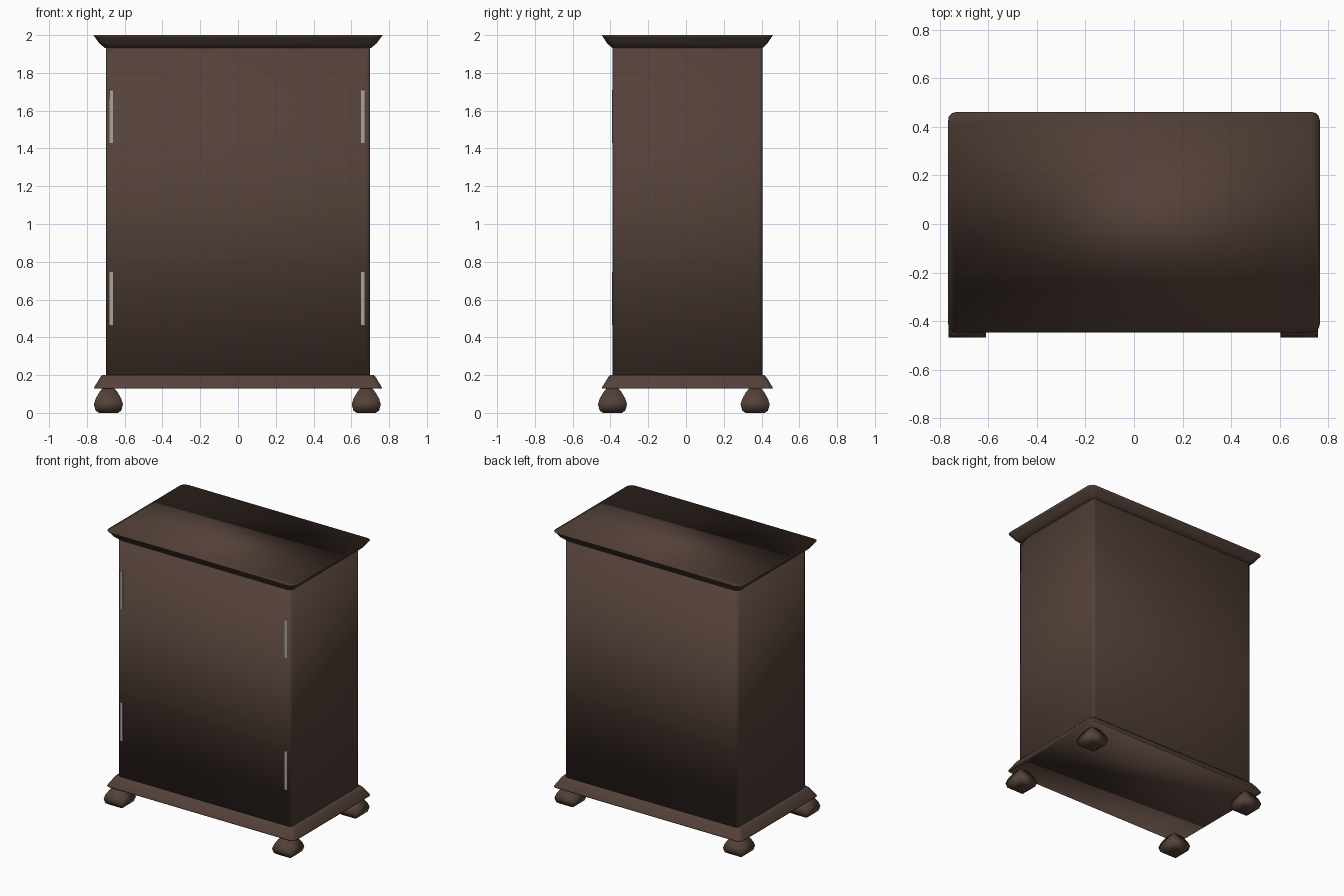
import bpy, bmesh, math

if "Cube" in bpy.data.objects:
    bpy.data.objects.remove(bpy.data.objects["Cube"])


def material(name, color):
    m = bpy.data.materials.new(name)
    m.diffuse_color = (*color, 1)
    m.use_nodes = True
    m.node_tree.nodes["Principled BSDF"].inputs["Base Color"].default_value = m.diffuse_color
    return m


wood = material("dark brown wood", (0.089, 0.053, 0.041))
metal = material("grey metal", (0.40, 0.37, 0.34))


def outline(hx, hy, r, seg):
    """Rounded rectangle, counter-clockwise; r = 0 gives a plain one."""
    pts = []
    for i, (sx, sy) in enumerate([(1, 1), (-1, 1), (-1, -1), (1, -1)]):
        if r == 0:
            pts.append((sx * hx, sy * hy))
            continue
        for k in range(seg + 1):
            a = math.pi / 2 * (i + k / seg)
            pts.append((sx * (hx - r) + r * math.cos(a),
                        sy * (hy - r) + r * math.sin(a)))
    return pts


def loft(name, rings, center, mat, r=0.0, seg=3, smooth=True):
    """Closed solid through stacked outlines; rings = (half x, half y, z)."""
    bm = bmesh.new()
    loops = [[bm.verts.new((center[0] + x, center[1] + y, z))
              for x, y in outline(hx, hy, r, seg)] for hx, hy, z in rings]
    n = len(loops[0])
    for a, b in zip(loops, loops[1:]):
        for i in range(n):
            j = (i + 1) % n
            bm.faces.new((a[i], a[j], b[j], b[i]))
    bm.faces.new(loops[0][::-1])
    bm.faces.new(loops[-1])
    for f in bm.faces:
        f.smooth = smooth
    me = bpy.data.meshes.new(name)
    bm.to_mesh(me)
    bm.free()
    me.materials.append(mat)
    ob = bpy.data.objects.new(name, me)
    bpy.context.collection.objects.link(ob)
    return ob


# Main carcass with softened corners
loft("cabinet_body", [(0.70, 0.397, 0.19), (0.70, 0.397, 1.94)],
     (0, 0.008), wood, r=0.02, seg=2)

# Flared cornice on top
loft("cornice", [(0.705, 0.398, 1.932), (0.735, 0.425, 1.957),
                 (0.758, 0.446, 1.99), (0.766, 0.454, 2.0)],
     (0, 0.007), wood, r=0.04)

# Plinth moulding, wider at the bottom
loft("plinth", [(0.763, 0.453, 0.13), (0.76, 0.45, 0.138),
                (0.728, 0.418, 0.19), (0.718, 0.408, 0.2)],
     (0, 0.007), wood, r=0.03)

# Four square bun feet
foot = [(0.050, 0.0), (0.068, 0.012), (0.077, 0.045),
        (0.068, 0.075), (0.048, 0.11), (0.030, 0.132)]
for fb, y in (("front", -0.389), ("back", 0.366)):
    for side, x in (("left", -0.686), ("right", 0.679)):
        loft(f"{fb}_{side}_foot", [(h, h, z) for h, z in foot], (x, y), wood)

# Slim hinge plates, almost flush with the front
for side, x in (("left", -0.671), ("right", 0.661)):
    for level, z in (("lower", 0.465), ("upper", 1.43)):
        loft(f"{level}_{side}_hinge",
             [(0.010, 0.004, z), (0.010, 0.004, z + 0.28)],
             (x, -0.388), metal, smooth=False)
